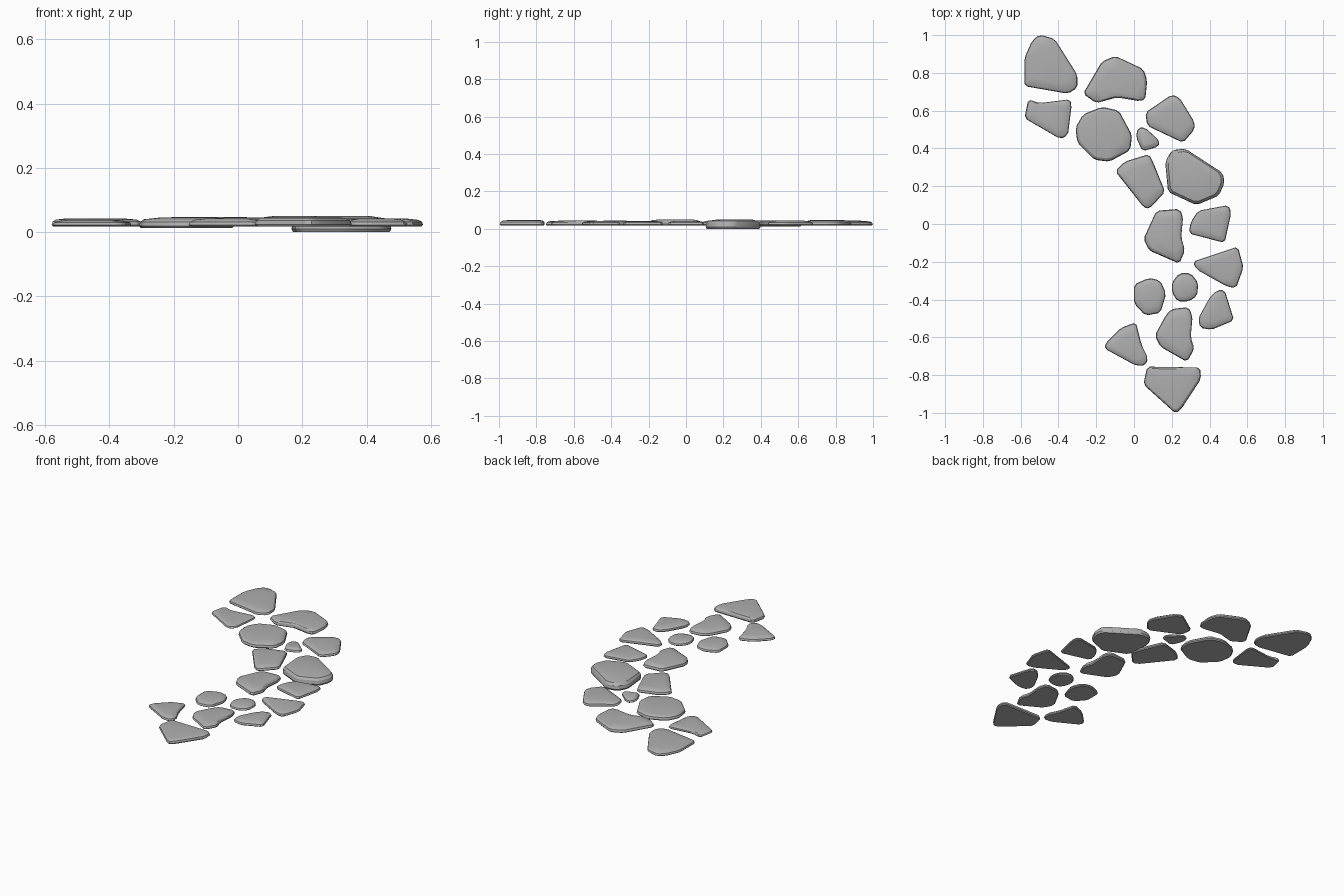
import bpy, bmesh, math, random
from mathutils import Vector

random.seed(4)
if "Cube" in bpy.data.objects:
    bpy.data.objects.remove(bpy.data.objects["Cube"], do_unlink=True)

grey = bpy.data.materials.new("stone grey")
grey.use_nodes = True
colour = (0.43, 0.43, 0.43, 1)
grey.diffuse_color = colour
grey.node_tree.nodes["Principled BSDF"].inputs["Base Color"].default_value = colour


def soften(points, reach=0.014):
    """Trim every corner of a closed outline with a short chamfer."""
    result = []
    for i, point in enumerate(points):
        for other in (points[i - 1], points[(i + 1) % len(points)]):
            side = other - point
            result.append(point + side.normalized() * min(reach, side.length * 0.3))
    return result


def stone(name, outline, bottom=0.018, top=0.045):
    """Flat paving stone: upright side, sloping shoulder, slightly domed top."""
    ring = soften([Vector(p) for p in outline])
    centre = sum(ring, Vector((0, 0))) / len(ring)
    size = sum((p - centre).length for p in ring) / len(ring)
    drift = Vector((random.uniform(-1, 1), random.uniform(-1, 1))) * size * 0.05
    height = top - bottom
    # inset distance, share of height, sideways drift
    levels = ((0.006, 0, 0), (0, 0.2, 0), (0.004, 0.6, 0),
              (0.016, 0.85, 0), (size * 0.38, 1, 1))
    bm = bmesh.new()
    rings = []
    for inset, share, shift in levels:
        scale = 1 - inset / size
        rings.append([bm.verts.new((*(centre + (p - centre) * scale + drift * shift),
                                    bottom + height * share)) for p in ring])
    for low, high in zip(rings, rings[1:]):
        for i in range(len(ring)):
            j = (i + 1) % len(ring)
            bm.faces.new((low[i], low[j], high[j], high[i]))
    bm.faces.new(rings[0])
    bm.faces.new(rings[-1])
    bmesh.ops.recalc_face_normals(bm, faces=bm.faces)
    mesh = bpy.data.meshes.new(name)
    bm.to_mesh(mesh)
    bm.free()
    mesh.materials.append(grey)
    obj = bpy.data.objects.new(name, mesh)
    bpy.context.collection.objects.link(obj)
    bpy.ops.object.select_all(action="DESELECT")
    obj.select_set(True)
    bpy.context.view_layer.objects.active = obj
    bpy.ops.object.shade_smooth_by_angle(angle=math.radians(25))


# Back end of the path
stone("back_end_stone", [(-.5, 1.003), (-.42, .98), (-.3, .79), (-.3, .72),
                         (-.35, .69), (-.58, .73), (-.58, .88), (-.54, .97)], top=.043)
stone("back_broad_stone", [(-.1, .89), (.05, .82), (.07, .76), (.06, .66), (.03, .65),
                           (-.09, .67), (-.2, .64), (-.27, .69), (-.17, .86)], top=.048)
stone("back_wedge_stone", [(-.56, .66), (-.5, .64), (-.34, .66), (-.33, .63),
                           (-.35, .47), (-.39, .45), (-.58, .56)], top=.038)
stone("back_round_stone", [(-.17, .62), (-.08, .6), (-.01, .47), (-.02, .39), (-.13, .33),
                           (-.21, .34), (-.3, .43), (-.31, .51), (-.27, .58)], bottom=.013)
stone("back_outer_stone", [(.2, .685), (.24, .67), (.32, .54), (.32, .5),
                           (.26, .43), (.07, .52), (.06, .59)], top=.043)
stone("back_pebble", [(.02, .51), (.06, .51), (.135, .44), (.13, .41),
                      (.045, .385), (.01, .46)], top=.04)

# Middle of the path
stone("middle_inner_stone", [(-.1, .28), (-.05, .33), (.08, .37), (.1, .33),
                             (.165, .17), (.08, .08), (.05, .09)], top=.045)
stone("thick_stone", [(.27, .4), (.47, .27), (.48, .22), (.45, .15), (.33, .1),
                      (.18, .17), (.165, .33), (.2, .39)], bottom=0, top=.05)
stone("middle_bent_stone", [(.12, .07), (.24, .08), (.26, .04), (.25, -.07), (.27, -.14),
                            (.24, -.21), (.08, -.14), (.05, -.08), (.1, .03)], top=.05)
stone("middle_outer_stone", [(.5, .1), (.515, .06), (.48, -.1), (.29, -.05),
                             (.3, .01), (.34, .07)], top=.042)
stone("outer_wedge_stone", [(.31, -.2), (.4, -.17), (.55, -.12), (.58, -.23),
                            (.54, -.34), (.49, -.33), (.33, -.24)], top=.042)

# Front end of the path
stone("front_round_stone", [(.08, -.285), (.14, -.3), (.17, -.37), (.14, -.47),
                            (.06, -.485), (0, -.42), (0, -.32)], top=.043)
stone("front_pebble", [(.24, -.26), (.3, -.26), (.34, -.31), (.335, -.38),
                       (.29, -.41), (.23, -.41), (.2, -.36), (.2, -.31)], top=.04)
stone("front_outer_stone", [(.44, -.35), (.48, -.35), (.53, -.51), (.41, -.56),
                            (.35, -.55), (.34, -.5), (.4, -.39)], top=.042)
stone("front_bent_stone", [(.2, -.45), (.29, -.44), (.31, -.49), (.3, -.6), (.32, -.66),
                           (.28, -.73), (.14, -.65), (.11, -.59), (.17, -.48)], top=.045)
stone("front_inner_stone", [(.01, -.52), (.04, -.64), (.075, -.71), (.06, -.75), (.01, -.75),
                            (-.155, -.66), (-.15, -.63), (-.07, -.55)], top=.042)
stone("front_end_stone", [(.07, -.755), (.35, -.76), (.355, -.82), (.25, -.98),
                          (.22, -1.003), (.05, -.85), (.06, -.8)], top=.048)
